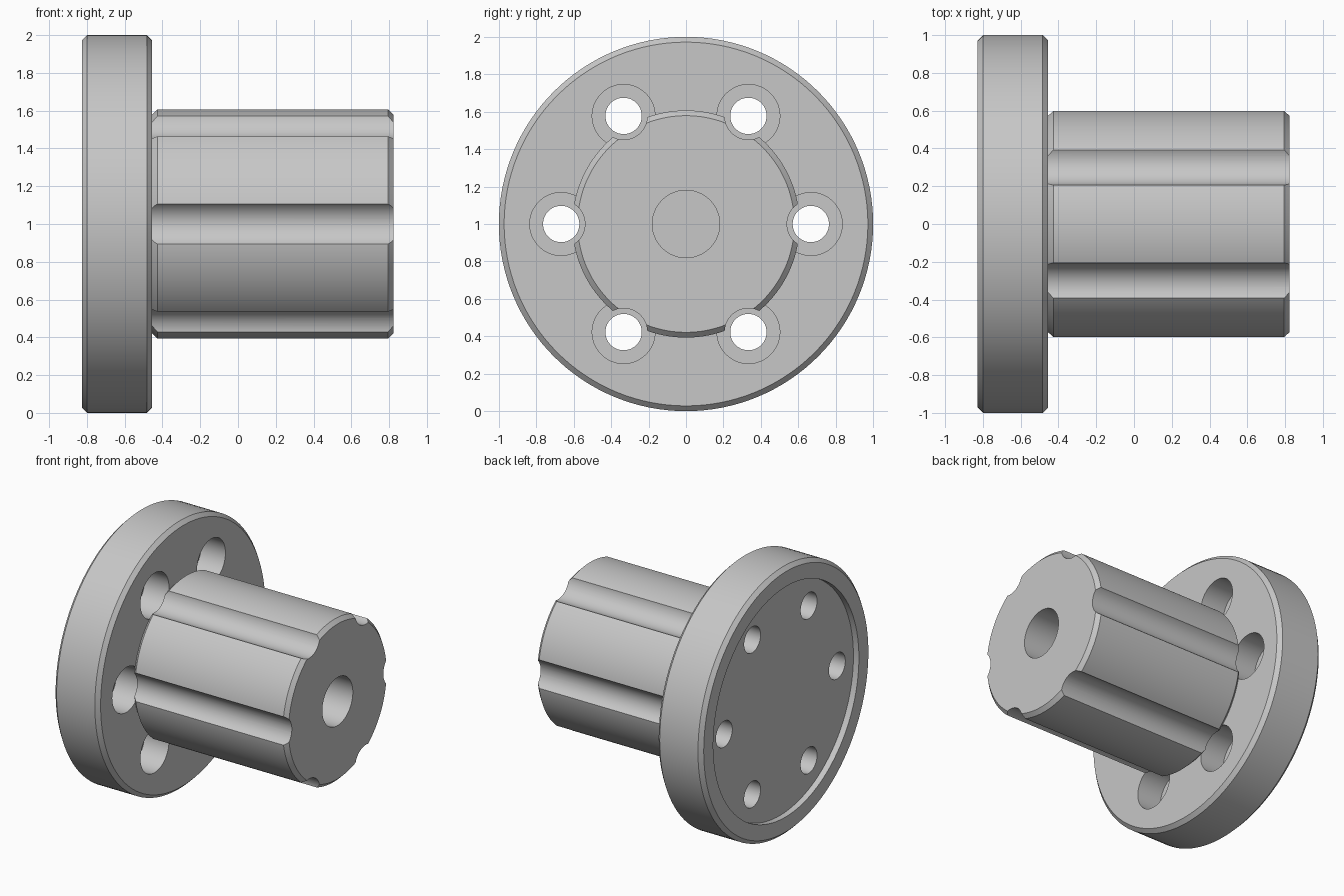
import bpy, bmesh
from math import cos, sin, pi, radians

cube = bpy.data.objects.get("Cube")
if cube:
    bpy.data.objects.remove(cube, do_unlink=True)

# Single satin grey
grey = bpy.data.materials.new("satin grey")
grey.use_nodes = True
colour = (0.57, 0.57, 0.57, 1)
grey.diffuse_color = colour
grey.node_tree.nodes["Principled BSDF"].inputs["Base Color"].default_value = colour

BACK, FACE, END = -0.827, -0.455, 0.823
CHAMFER = 0.028
PITCH_RADIUS = 0.667


def lathe(name, profile, cy=0.0, cz=1.0, sides=128):
    """Closed solid from (x, radius) rings turned about an axis along x."""
    bm = bmesh.new()
    rings = []
    for x, r in profile:
        rings.append([bm.verts.new((x, cy + r * cos(2 * pi * i / sides),
                                    cz + r * sin(2 * pi * i / sides)))
                      for i in range(sides)])
    for a, b in zip(rings, rings[1:]):
        for i in range(sides):
            j = (i + 1) % sides
            bm.faces.new((a[i], a[j], b[j], b[i]))
    bm.faces.new(rings[0])
    bm.faces.new(rings[-1])
    bmesh.ops.recalc_face_normals(bm, faces=bm.faces)
    mesh = bpy.data.meshes.new(name)
    bm.to_mesh(mesh)
    bm.free()
    mesh.materials.append(grey)
    obj = bpy.data.objects.new(name, mesh)
    bpy.context.collection.objects.link(obj)
    return obj


def select(obj):
    bpy.ops.object.select_all(action='DESELECT')
    obj.select_set(True)
    bpy.context.view_layer.objects.active = obj


def cut_ring(target, radius, x0, x1):
    """Cut six round holes on the pitch circle, from x0 to x1."""
    select(target)
    for k in range(6):
        a = radians(60 * k)
        cutter = lathe("cutter", [(x0, radius), (x1, radius)],
                       PITCH_RADIUS * cos(a), 1 + PITCH_RADIUS * sin(a), 64)
        cutter.hide_render = True
        mod = target.modifiers.new("cut", 'BOOLEAN')
        mod.operation = 'DIFFERENCE'
        mod.solver = 'EXACT'
        mod.object = cutter
        bpy.ops.object.modifier_apply(modifier=mod.name)
        bpy.data.objects.remove(cutter, do_unlink=True)


# Flange disc with a shallow recess in its back
flange = lathe("flange", [
    (BACK + 0.045, 0.86), (BACK, 0.86), (BACK, 1 - CHAMFER),
    (BACK + CHAMFER, 1), (FACE - CHAMFER, 1), (FACE, 1 - CHAMFER)])

# Bolt holes and their counterbores
cut_ring(flange, 0.097, -1, 0)
cut_ring(flange, 0.168, FACE - 0.2, 0)

# Hub with chamfered ends and a blind centre bore
HUB = 0.607
hub = lathe("hub", [
    (FACE, HUB - CHAMFER), (FACE + CHAMFER, HUB), (END - CHAMFER, HUB),
    (END, HUB - CHAMFER), (END, 0.18), (END - 0.6, 0.18)])

# Lengthwise flutes in line with the bolt holes
cut_ring(hub, 0.127, -1, 1)

for part in (flange, hub):
    select(part)
    bpy.ops.object.shade_smooth_by_angle(angle=radians(25))
